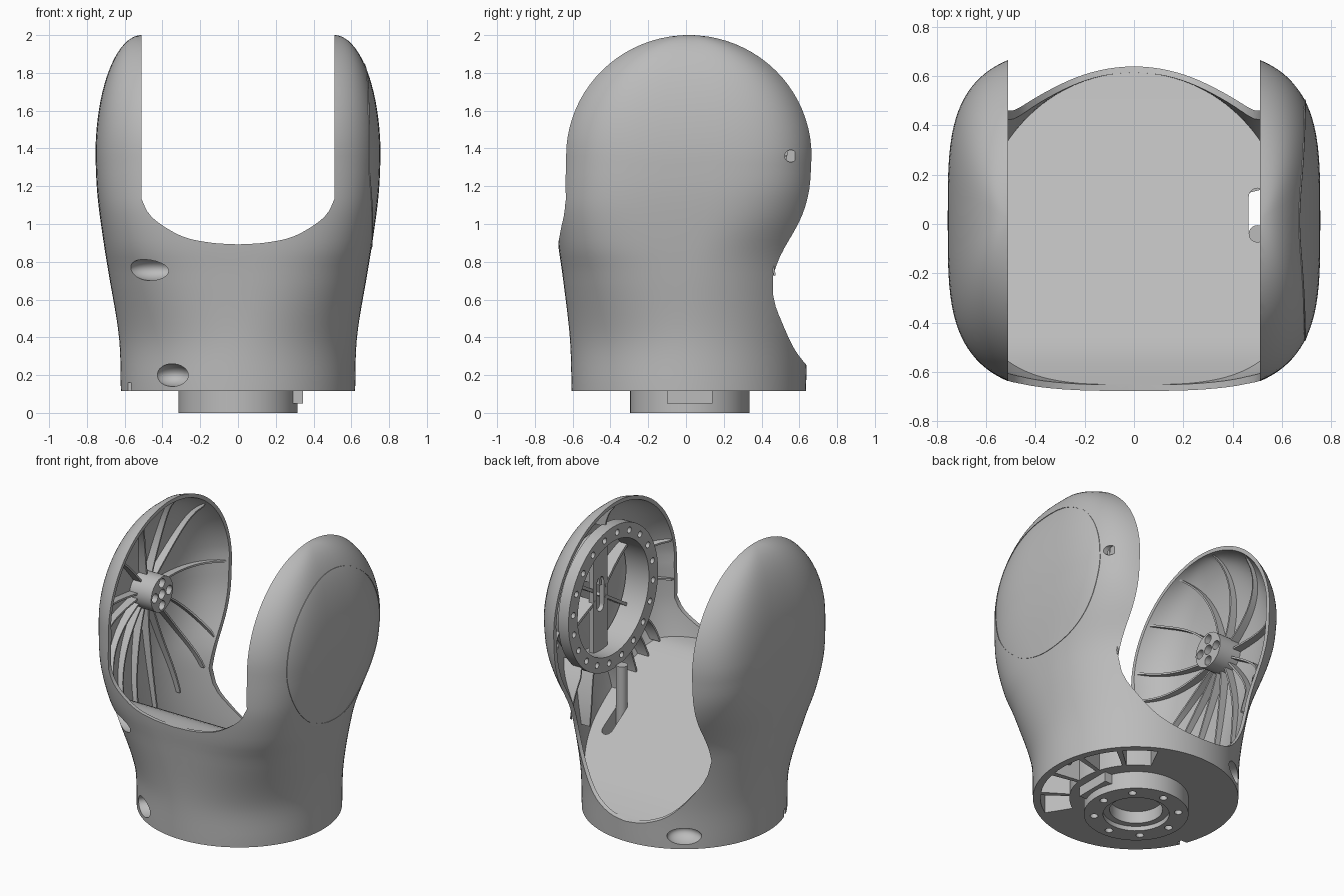
import bpy, bmesh, math
from mathutils import Vector

if "Cube" in bpy.data.objects:
    bpy.data.objects.remove(bpy.data.objects["Cube"])

grey = bpy.data.materials.new("plain grey")
grey.use_nodes = True
grey.diffuse_color = (0.5, 0.5, 0.5, 1)
grey.node_tree.nodes["Principled BSDF"].inputs["Base Color"].default_value = (0.5, 0.5, 0.5, 1)

CY, PIVOT, INNER = 0.015, 1.36, 0.51   # depth centre, pivot height, inner face of arms


def curve(table, u, col=1):
    """Smooth interpolation through a short table."""
    last = len(table) - 1
    u = min(max(u, table[0][0]), table[last][0])
    i = next(j for j in range(last) if u <= table[j + 1][0])
    slope = lambda p, q: (table[q][col] - table[p][col]) / (table[q][0] - table[p][0])
    m0, m1 = slope(max(i - 1, 0), i + 1), slope(i, min(i + 2, last))
    h = table[i + 1][0] - table[i][0]
    t = (u - table[i][0]) / h
    c = t * t * (3 - 2 * t)
    return (table[i][col] * (1 - c) + table[i + 1][col] * c
            + h * t * (1 - t) * (m0 * (1 - t) - m1 * t))


# height, half width, half depth, squareness at the back, squareness at the front
BODY = [(0.115, 0.62, 0.62, 2, 2), (0.4, 0.63, 0.63, 2, 2.05), (0.74, 0.685, 0.67, 2.02, 2.7),
        (0.88, 0.708, 0.69, 2.2, 3.2), (1.07, 0.735, 0.705, 2.9, 3.6),
        (1.2, 0.748, 0.705, 3.35, 3.65), (PIVOT, 0.755, 0.702, 3.6, 3.6)]
FLOOR = [(-1, 0.89), (-0.6, 0.89), (-0.48, 0.87), (-0.3, 0.77), (0.05, 0.565), (0.4, 0.355),
         (0.5, 0.305), (0.64, 0.25), (1, 0.15)]
SIDE_RISE = [(0, 0), (0.15, 0.01), (0.3, 0.045), (0.44, 0.13), (0.49, 0.19), (INNER, 0.24)]


def section(z, inset=0.0):
    if z <= PIVOT:
        a, b, back, front = (curve(BODY, z, c) for c in (1, 2, 3, 4))
        return a - inset, b - inset, back, front
    k = math.sqrt(max(1 - ((z - PIVOT) / (0.64 - inset)) ** 2, 0.001))
    a, s, n = INNER + (0.245 - inset) * k, (0.65 - inset) * k, 3.6
    return a, s / (1 - (INNER / a) ** n) ** (1 / n), n, n


def skin_x(y, z, inset=0.0):
    a, b, back, front = section(z, inset)
    n = back if y > CY else front
    return a * max(1 - abs((y - CY) / b) ** n, 0) ** (1 / n)


def finish(name, bm):
    bmesh.ops.recalc_face_normals(bm, faces=bm.faces)
    mesh = bpy.data.meshes.new(name)
    bm.to_mesh(mesh)
    bm.free()
    obj = bpy.data.objects.new(name, mesh)
    bpy.context.collection.objects.link(obj)
    mesh.materials.append(grey)
    return obj


def activate(obj):
    bpy.ops.object.select_all(action="DESELECT")
    obj.select_set(True)
    bpy.context.view_layer.objects.active = obj


def cut(obj, cutter, mode="DIFFERENCE"):
    mod = obj.modifiers.new("cut", "BOOLEAN")
    mod.operation, mod.object, mod.solver = mode, cutter, "EXACT"
    activate(obj)
    bpy.ops.object.modifier_apply(modifier=mod.name)
    bpy.data.objects.remove(cutter)


def smooth(obj):
    activate(obj)
    bpy.ops.object.shade_smooth_by_angle(angle=math.radians(32))


def stack(name, rings):
    """Closed solid through equal rings of points."""
    bm = bmesh.new()
    rows = [[bm.verts.new(p) for p in ring] for ring in rings]
    count = len(rows[0])
    for low, high in zip(rows, rows[1:]):
        for i in range(count):
            j = (i + 1) % count
            bm.faces.new((low[i], low[j], high[j], high[i]))
    bm.faces.new(rows[0])
    bm.faces.new(rows[-1])
    return finish(name, bm)


def loft(name, inset):
    base = BODY[0][0]
    levels = [base + (PIVOT - base) * i / 28 for i in range(29)]
    levels += [PIVOT + (0.64 - inset) * math.sin(math.pi / 2 * i / 20) for i in range(1, 21)]
    rings = []
    for z in levels:
        a, b, back, front = section(z, inset)
        ring = []
        for i in range(112):
            c, s = math.cos(math.tau * i / 112), math.sin(math.tau * i / 112)
            n = back if s > 0 else front
            ring.append((math.copysign(a * abs(c) ** (2 / n), c),
                         CY + math.copysign(b * abs(s) ** (2 / n), s), z))
        rings.append(ring)
    return stack(name, rings)


def above(name, half, height):
    """Block whose underside follows a height rule."""
    slices = []
    for j in range(61):
        y = -1 + j / 30
        row = [(half * i / 20, y, height(half * i / 20, y)) for i in range(-20, 21)]
        slices.append(row + [(half, y, 3), (-half, y, 3)])
    return stack(name, slices)


def rods(name, items, sides=40):
    """Cylinders given as radius, start, end."""
    bm = bmesh.new()
    for r, p, q in items:
        p, q = Vector(p), Vector(q)
        turn = (q - p).to_track_quat("Z", "Y").to_matrix().to_4x4()
        turn.translation = (p + q) / 2
        bmesh.ops.create_cone(bm, cap_ends=True, segments=sides, radius1=r, radius2=r,
                              depth=(q - p).length, matrix=turn)
    return finish(name, bm)


def around(r, count, x0, x1, start=0.0):
    pts = [(CY + r * math.cos(start + math.tau * i / count),
            PIVOT + r * math.sin(start + math.tau * i / count)) for i in range(count)]
    return [((x0, y, z), (x1, y, z)) for y, z in pts]


def box(name, low, high):
    (x0, y0, z0), (x1, y1, z1) = low, high
    return stack(name, [[(x0, y0, z), (x1, y0, z), (x1, y1, z), (x0, y1, z)] for z in (z0, z1)])


# Outer shell with the gap between the arms and the hollow inside
shell = loft("yoke_shell", 0)
cut(shell, above("gap_cutter", INNER, lambda x, y: curve(FLOOR, y)
                 + curve(SIDE_RISE, abs(x)) * (1 + max(0, min(y, 0.5)) * 1.4)))
hollow = loft("hollow_cutter", 0.025)
cut(hollow, above("floor_cutter", 1, lambda x, y: curve(FLOOR, y)), "INTERSECT")
cut(shell, hollow)

# Oval access recesses
for x, y, z, w, h in [(-0.45, -0.53, 0.76, 0.14, 0.06), (-0.35, -0.5, 0.2, 0.1, 0.06), (-0.36, 0.53, 0.2, 0.11, 0.055)]:
    bm = bmesh.new()
    bmesh.ops.create_uvsphere(bm, u_segments=32, v_segments=16, radius=1)
    for v in bm.verts:
        v.co = (x + v.co.x * w, y + v.co.y * 0.1, z + v.co.z * h)
    cut(shell, finish("recess_cutter", bm))

# Open cells under the base, on the left side
for k in range(5):
    start = math.radians(-58 + 25 * k)
    arc = [start + math.radians(21.5) * i / 6 for i in range(7)]
    path = [(0.575, t) for t in arc] + [(0.4, t) for t in reversed(arc)]
    cut(shell, stack("cell_cutter", [[(r * math.cos(t), CY + r * math.sin(t), z) for r, t in path]
                                     for z in (0.05, 0.31 if k < 4 else 0.22)]))

# Cable slot through the floor, small side recess and bottom notch
cut(shell, box("slot_cutter", (0.465, -0.04, 0.2), (0.535, 0.11, 0.9)))
for y in (-0.04, 0.11):
    cut(shell, rods("slot_end_cutter", [(0.035, (0.5, y, 0.2), (0.5, y, 0.9))]))
side = skin_x(0.555, PIVOT) - 0.02
cut(shell, rods("dimple_cutter", [(0.032, (side, 0.555, PIVOT), (0.9, 0.555, PIVOT))]))
cut(shell, box("notch_cutter", (-0.66, -0.24, 0.1), (-0.54, -0.2, 0.16)))
smooth(shell)

# Round base connector with bore and bolt holes
connector = rods("base_connector", [(0.316, (0, 0.02, 0), (0, 0.02, 0.14))], 64)
bolts = [(0.024, (0.255 * math.cos(a), 0.02 + 0.255 * math.sin(a), -0.1),
          (0.255 * math.cos(a), 0.02 + 0.255 * math.sin(a), 0.08)) for a in [math.tau * i / 8 for i in range(8)]]
cut(connector, rods("bolt_cutter", bolts + [(0.2, (0, 0.02, -0.1), (0, 0.02, 0.03))]))
cut(connector, rods("bore_cutter", [(0.16, (0, 0.02, -0.1), (0, 0.02, 0.11))]))
smooth(connector)
box("connector_tab", (0.28, -0.1, 0.05), (0.345, 0.14, 0.13))

# Seam of the round side cover
bm = bmesh.new()
rim = []
for i in range(128):
    a = math.tau * i / 128
    loop = []
    for dr, dx in ((-0.003, -0.004), (-0.003, 0.003), (0.003, 0.003), (0.003, -0.004)):
        y, z = CY + (0.487 + dr) * math.cos(a), PIVOT + (0.487 + dr) * math.sin(a)
        loop.append(bm.verts.new((skin_x(y, z) + dx, y, z)))
    rim.append(loop)
for i in range(128):
    for j in range(4):
        p, q = rim[i], rim[(i + 1) % 128]
        bm.faces.new((p[j], p[(j + 1) % 4], q[(j + 1) % 4], q[j]))
smooth(finish("cover_seam", bm))


def rib(name, side, degrees, r0, r1, bend=0.0, depth=0.048, thick=0.012):
    """Thin curved wall standing on the inside of an arm."""
    rings = []
    for i in range(15):
        t = i / 14
        r, a = r0 + (r1 - r0) * t, math.radians(degrees + bend * t * t)
        y, z = CY + r * math.cos(a), PIVOT + r * math.sin(a)
        ny, nz = -math.sin(a) * thick / 2, math.cos(a) * thick / 2
        out = max(skin_x(y, z, 0.02), INNER + 0.012)
        top = max(out - depth * (1.3 - 0.6 * t), INNER + 0.006)
        rings.append([(side * x, y + s * ny, z + s * nz)
                      for x, s in ((out, -1), (out, 1), (top, 1), (top, -1))])
    smooth(stack(name, rings))


# Right arm: bearing hub and sweeping ribs
hub = rods("right_hub", [(0.115, (-0.74, CY, PIVOT), (-0.57, CY, PIVOT))])
cut(hub, rods("hub_cutter", [(0.03, p, q) for p, q in around(0.074, 4, -0.66, -0.5)]
              + [(0.032, (-0.66, CY, PIVOT), (-0.5, CY, PIVOT))]))
smooth(hub)
for k, angle in enumerate((0, 36, 68, 98, 130, 172, 190)):
    rib(f"right_upper_rib_{k}", -1, angle, 0.1, 0.63, 14 if 20 < angle < 150 else 0)
for k in range(7):
    angle = 210 + 20 * k
    rib(f"right_lower_rib_{k}", -1, angle, 0.1, 0.62 + 0.16 * math.sin(math.pi * (k + 0.5) / 7), (270 - angle) * 0.22)

# Left arm: bolted bearing ring, tube wall, struts and slotted bar
ring = rods("left_bearing_ring", [(0.472, (0.525, CY, PIVOT), (0.6, CY, PIVOT))], 80)
cut(ring, rods("ring_cutter", [(0.375, (0.4, CY, PIVOT), (0.8, CY, PIVOT))], 80))
cut(ring, rods("ring_bolt_cutter", [(0.02, p, q) for p, q in around(0.422, 20, 0.4, 0.8, 0.1)], 16))
smooth(ring)
tube = rods("left_bearing_tube", [(0.395, (0.56, CY, PIVOT), (0.695, CY, PIVOT))], 80)
cut(tube, rods("tube_cutter", [(0.375, (0.4, CY, PIVOT), (0.9, CY, PIVOT))], 80))
smooth(tube)
for k, angle in enumerate((90, 165, 190, 350)):
    rib(f"left_strut_{k}", 1, angle, 0.46, 0.63, 0, 0.06)
for k, angle in enumerate((32, 90, 148, 212, 328)):
    rib(f"left_spoke_{k}", 1, angle, 0.06, 0.385, 0, 0.09, 0.02)
for k, (angle, reach) in enumerate(((216, 0.68), (229, 0.7), (242, 0.72), (255, 0.72), (292, 0.8), (312, 0.78))):
    rib(f"left_fin_{k}", 1, angle, 0.44, reach, (270 - angle) * 0.15, 0.11)
bar = box("left_slotted_bar", (0.62, CY - 0.075, 0.86), (0.65, CY + 0.075, 1.7))
cut(bar, rods("bar_cutter", [(0.035, (0.5, CY, z), (0.8, CY, z)) for z in (1.28, 1.44)]))
cut(bar, box("bar_slot_cutter", (0.5, CY - 0.035, 1.28), (0.8, CY + 0.035, 1.44)))
